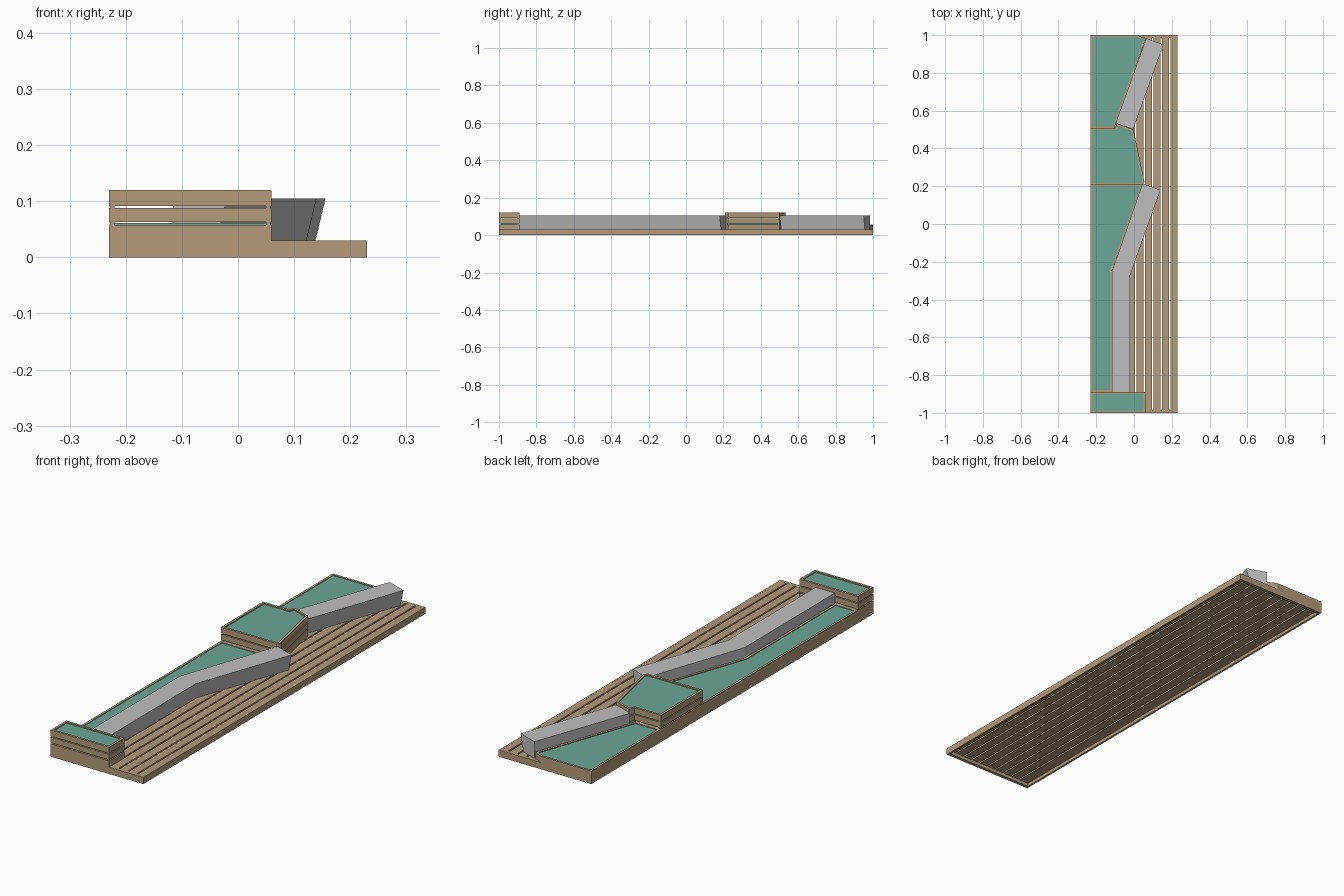
import bpy, bmesh
from mathutils import Vector

if "Cube" in bpy.data.objects:
    bpy.data.objects.remove(bpy.data.objects["Cube"])


def material(name, rgb):
    m = bpy.data.materials.new(name)
    m.diffuse_color = (*rgb, 1)
    m.use_nodes = True
    m.node_tree.nodes["Principled BSDF"].inputs["Base Color"].default_value = m.diffuse_color
    return m


TIMBER = material("timber", (0.46, 0.325, 0.195))
PLANTING = material("planting_green", (0.147, 0.39, 0.31))
CONCRETE = material("concrete_grey", (0.52, 0.52, 0.52))


def finish(name, bm, mat):
    bmesh.ops.recalc_face_normals(bm, faces=bm.faces)
    me = bpy.data.meshes.new(name)
    bm.to_mesh(me)
    bm.free()
    me.materials.append(mat)
    bpy.context.collection.objects.link(bpy.data.objects.new(name, me))


def add_prism(bm, top, z0, z1, bottom=None):
    """Closed solid between a bottom and a top outline."""
    lo = [bm.verts.new((x, y, z0)) for x, y in (bottom or top)]
    hi = [bm.verts.new((x, y, z1)) for x, y in top]
    bm.faces.new(lo[::-1])
    bm.faces.new(hi)
    n = len(lo)
    for i in range(n):
        j = (i + 1) % n
        bm.faces.new((lo[i], lo[j], hi[j], hi[i]))


def add_ring(bm, outer, inner, z0, z1):
    """Closed board frame between an outer and an inner outline."""
    loops = [[bm.verts.new((x, y, z)) for x, y in pts]
             for pts, z in ((outer, z0), (outer, z1), (inner, z1), (inner, z0))]
    n = len(outer)
    for k in range(4):
        a, b = loops[k], loops[(k + 1) % 4]
        for i in range(n):
            j = (i + 1) % n
            bm.faces.new((a[i], a[j], b[j], b[i]))


def inset(pts, d):
    """Mitred inward offset of a counter-clockwise outline."""
    out = []
    for i, p in enumerate(pts):
        p = Vector(p)
        e1 = (p - Vector(pts[i - 1])).normalized()
        e2 = (Vector(pts[(i + 1) % len(pts)]) - p).normalized()
        n1, n2 = Vector((-e1.y, e1.x)), Vector((-e2.y, e2.x))
        out.append(tuple(p + (n1 + n2) * d / (1 + n1.dot(n2))))
    return out


def rect(x0, y0, x1, y1):
    return [(x0, y0), (x1, y0), (x1, y1), (x0, y1)]


def solid(name, outline, z0, z1, mat, bottom=None):
    bm = bmesh.new()
    add_prism(bm, outline, z0, z1, bottom)
    finish(name, bm, mat)


def planter(name, outline, raised):
    inner = inset(outline, 0.01)
    bm = bmesh.new()
    add_ring(bm, outline, inner, 0.03, 0.058)
    if raised:
        # two more board courses, separated by open gaps, on corner posts
        add_ring(bm, outline, inner, 0.063, 0.088)
        add_ring(bm, outline, inner, 0.092, 0.12)
        for x, y in inset(outline, 0.006):
            add_prism(bm, rect(x - .004, y - .004, x + .004, y + .004), 0.05, 0.1)
    finish(name + "_boards", bm, TIMBER)
    bed = inset(outline, 0.0095)
    solid(name + "_lower_bed", bed, 0.035, 0.061 if raised else 0.055, PLANTING)
    if raised:
        solid(name + "_top_bed", bed, 0.104, 0.115, PLANTING)


# Deck: edge frame with lengthwise planks, open underneath
bm = bmesh.new()
add_ring(bm, rect(-.23, -1, .23, 1), rect(-.221, -.985, .221, .985), 0, 0.03)
finish("deck_frame", bm, TIMBER)
bm = bmesh.new()
gaps = [0.19 - 0.045 * k for k in range(9)][::-1]
edges = [-0.2255] + gaps + [0.2255]
for a, b in zip(edges, edges[1:]):
    add_prism(bm, rect(a + .0035, -.987, b - .0035, .987), 0.015, 0.0298)
finish("deck_planks", bm, TIMBER)

# Planters along the left side
planter("front_planter", rect(-.23, -1, .06, -.89), True)
planter("long_low_planter", [(-.23, -.89), (-.117, -.89), (-.117, -.25),
                             (.046, .208), (-.23, .208)], False)
planter("middle_planter", [(-.23, .208), (.045, .208), (.055, .225), (-.003, .5),
                           (-.09, .533), (-.10, .507), (-.23, .507)], True)
planter("rear_low_planter", [(-.23, .507), (-.105, .507), (.062, .98),
                             (.02, 1), (-.23, 1)], False)

# Concrete benches, outer side leaning outwards
long_back = [(.045, .215), (-.116, -.25), (-.116, -.89)]
solid("long_bench", [(-.02, -.89), (-.02, -.27), (.14, .18)] + long_back,
      0.03, 0.105, CONCRETE,
      [(-.038, -.89), (-.038, -.267), (.122, .187)] + long_back)
short_back = [(.065, .983), (-.097, .535)]
solid("short_bench", [(-.004, .502), (.156, .95)] + short_back,
      0.03, 0.105, CONCRETE, [(-.022, .508), (.138, .956)] + short_back)
